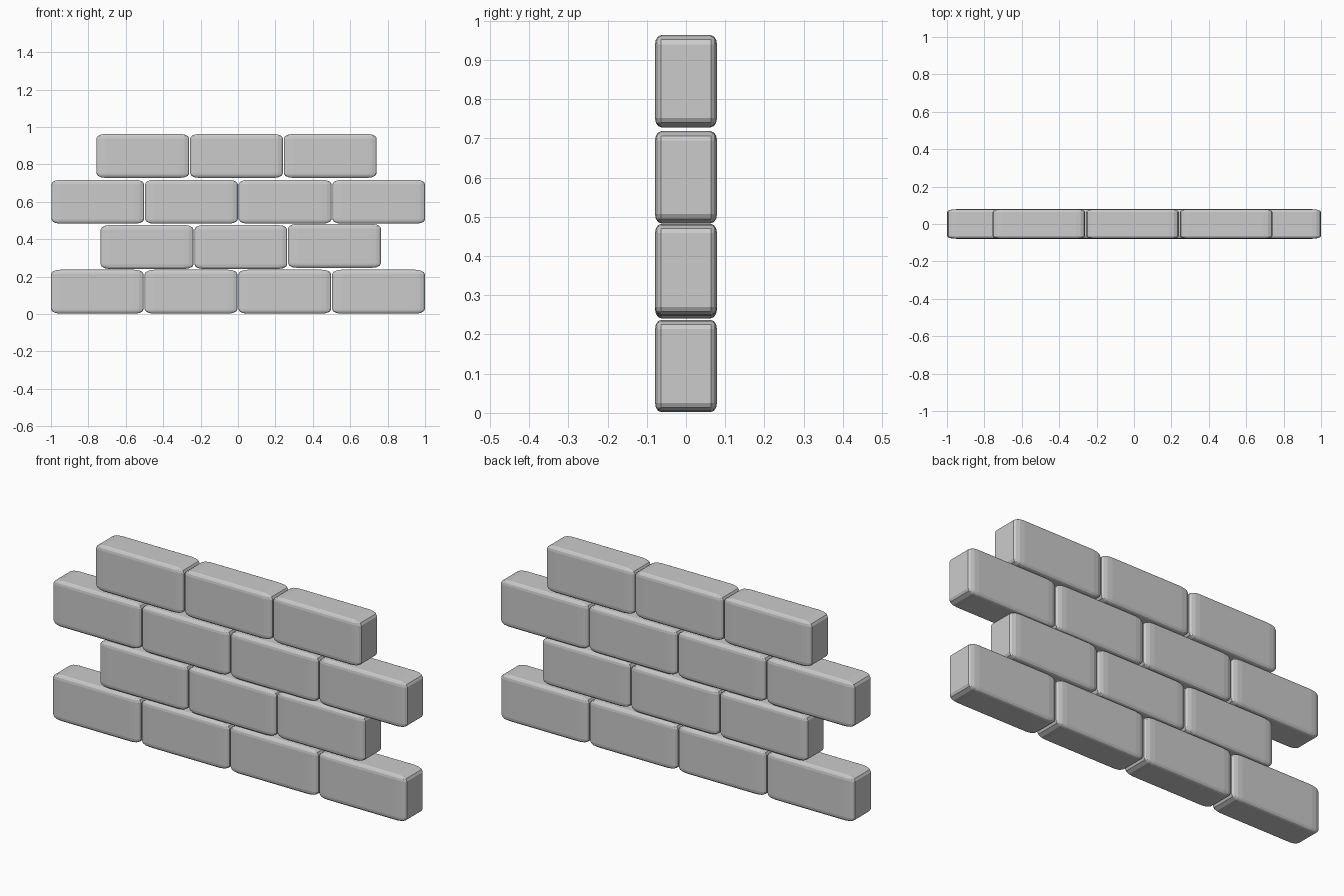
import bpy

if "Cube" in bpy.data.objects:
    bpy.data.objects.remove(bpy.data.objects["Cube"])

SIZE = (0.496, 0.158, 0.235)   # brick length, depth, height
PITCH = 0.501


def brick(name, x, z):
    # rounded unit cube stretched to brick size, so the rounding stretches too
    bpy.ops.mesh.primitive_cube_add(size=1, location=(x, 0, z + SIZE[2] / 2))
    ob = bpy.context.object
    ob.name = name
    ob.scale = SIZE
    bev = ob.modifiers.new("rounded_edges", 'BEVEL')
    bev.width = 0.1
    bev.segments = 3
    bpy.ops.object.modifier_apply(modifier=bev.name)
    bpy.ops.object.transform_apply(location=False, rotation=False, scale=True)


# courses: centre of first brick, bottom height, brick count
courses = [(-0.752, 0.002, 4), (-0.486, 0.241, 3),
           (-0.750, 0.483, 4), (-0.509, 0.728, 3)]

for r, (x0, z, count) in enumerate(courses):
    for i in range(count):
        # the last brick of the second course sits slightly high
        lift = 0.006 if (r, i) == (1, 2) else 0
        brick(f"brick_row{r + 1}_{i + 1}", x0 + i * PITCH, z + lift)
